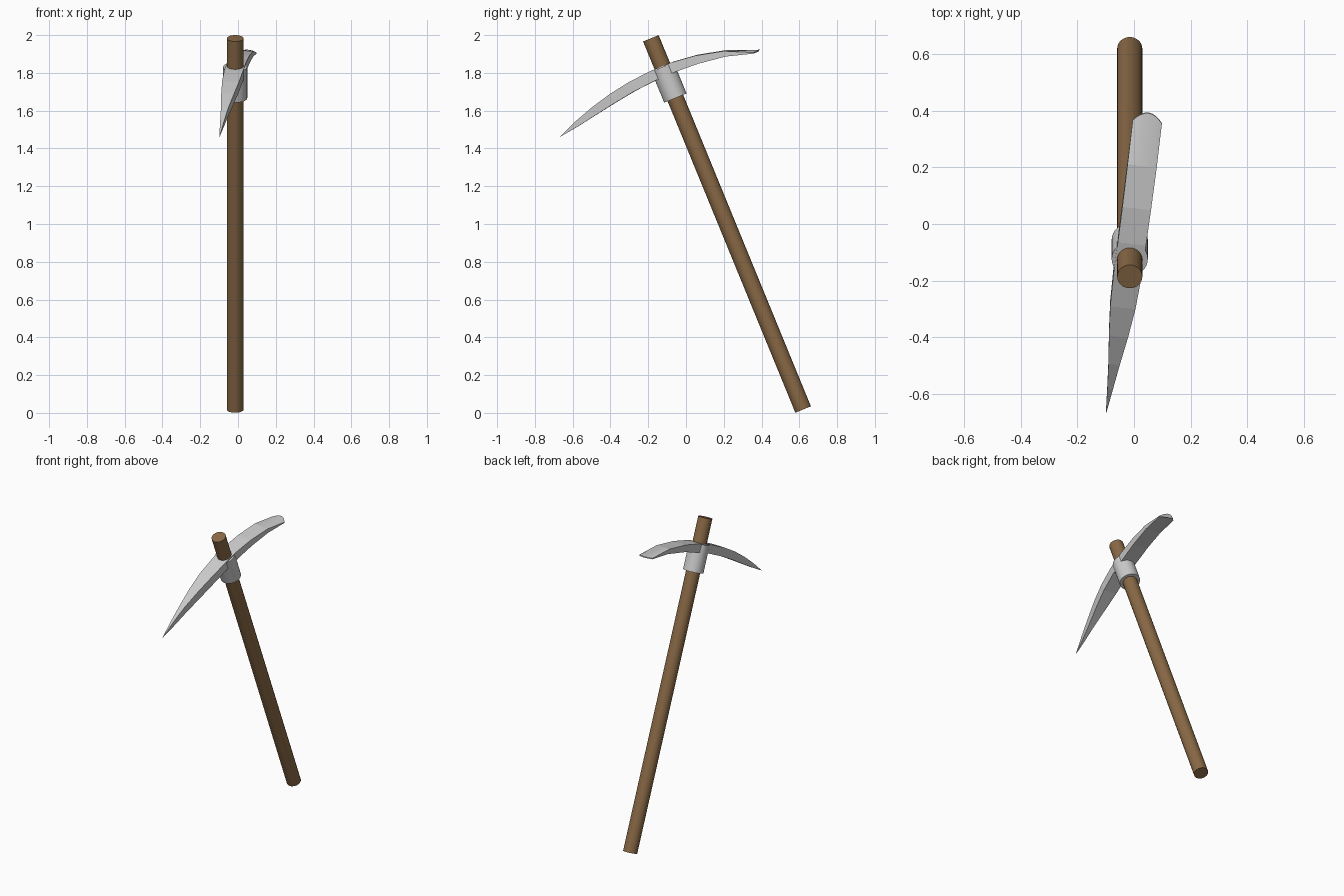
import bpy, bmesh, math
from mathutils import Matrix

if "Cube" in bpy.data.objects:
    bpy.data.objects.remove(bpy.data.objects["Cube"])

# Tool frame: local z runs up the handle, which leans towards -y
FRAME = Matrix.Translation((-0.015, 0.62, 0.018)) @ Matrix.Rotation(math.radians(22.3), 4, 'X')
TWIST = Matrix.Rotation(math.radians(-7.4), 4, 'Z')

def finish(name, bm, matrix, smooth_angle=None):
    bmesh.ops.recalc_face_normals(bm, faces=bm.faces)
    mesh = bpy.data.meshes.new(name)
    bm.to_mesh(mesh)
    bm.free()
    mesh.transform(matrix)
    ob = bpy.data.objects.new(name, mesh)
    bpy.context.collection.objects.link(ob)
    if smooth_angle:
        bpy.ops.object.select_all(action='DESELECT')
        ob.select_set(True)
        bpy.context.view_layer.objects.active = ob
        bpy.ops.object.shade_smooth_by_angle(angle=math.radians(smooth_angle))
    return ob

def cylinder(name, radius, z0, z1):
    bm = bmesh.new()
    bmesh.ops.create_cone(bm, cap_ends=True, segments=32, radius1=radius, radius2=radius,
                          depth=z1 - z0, matrix=Matrix.Translation((0, 0, (z0 + z1) / 2)))
    return finish(name, bm, FRAME, 30)

# Wooden handle
handle = cylinder("handle", 0.0445, 0, 2.124)
wood = bpy.data.materials.new("wood")
wood.diffuse_color = (0.25, 0.14, 0.06, 1)
wood.use_nodes = True
wood.node_tree.nodes["Principled BSDF"].inputs["Base Color"].default_value = wood.diffuse_color
handle.data.materials.append(wood)

# Metal collar under the head
cylinder("collar", 0.064, 1.782, 1.96)

# Curved head, pointed at one end and a rounded chisel at the other
# rows: position along head, half width, thickness
ROWS = [(-0.647, 0.001, 0.002), (-0.54, 0.010, 0.030), (-0.43, 0.020, 0.046),
        (-0.31, 0.034, 0.055), (-0.19, 0.045, 0.057), (-0.06, 0.050, 0.057),
        (0.06, 0.050, 0.054), (0.19, 0.051, 0.046), (0.34, 0.052, 0.031), (0.516, 0.052, 0.006)]
COLS = 8

bm = bmesh.new()
loops = []
for i, (v, hw, thick) in enumerate(ROWS):
    top = 1.966 - (0.335 if v < 0 else 0.44) * v * v
    upper, lower = [], []
    for c in range(COLS + 1):
        t = 2 * c / COLS - 1
        y = v - (0.034 * t * t if i == len(ROWS) - 1 else 0)
        upper.append(bm.verts.new((hw * t, y, top)))
        lower.append(bm.verts.new((hw * t, y, top - thick)))
    loops.append(upper + lower[::-1])
n = len(loops[0])
for a, b in zip(loops, loops[1:]):
    for k in range(n):
        bm.faces.new((a[k], a[(k + 1) % n], b[(k + 1) % n], b[k]))
bm.faces.new(loops[0])
bm.faces.new(loops[-1])
finish("pick_head", bm, FRAME @ TWIST)
